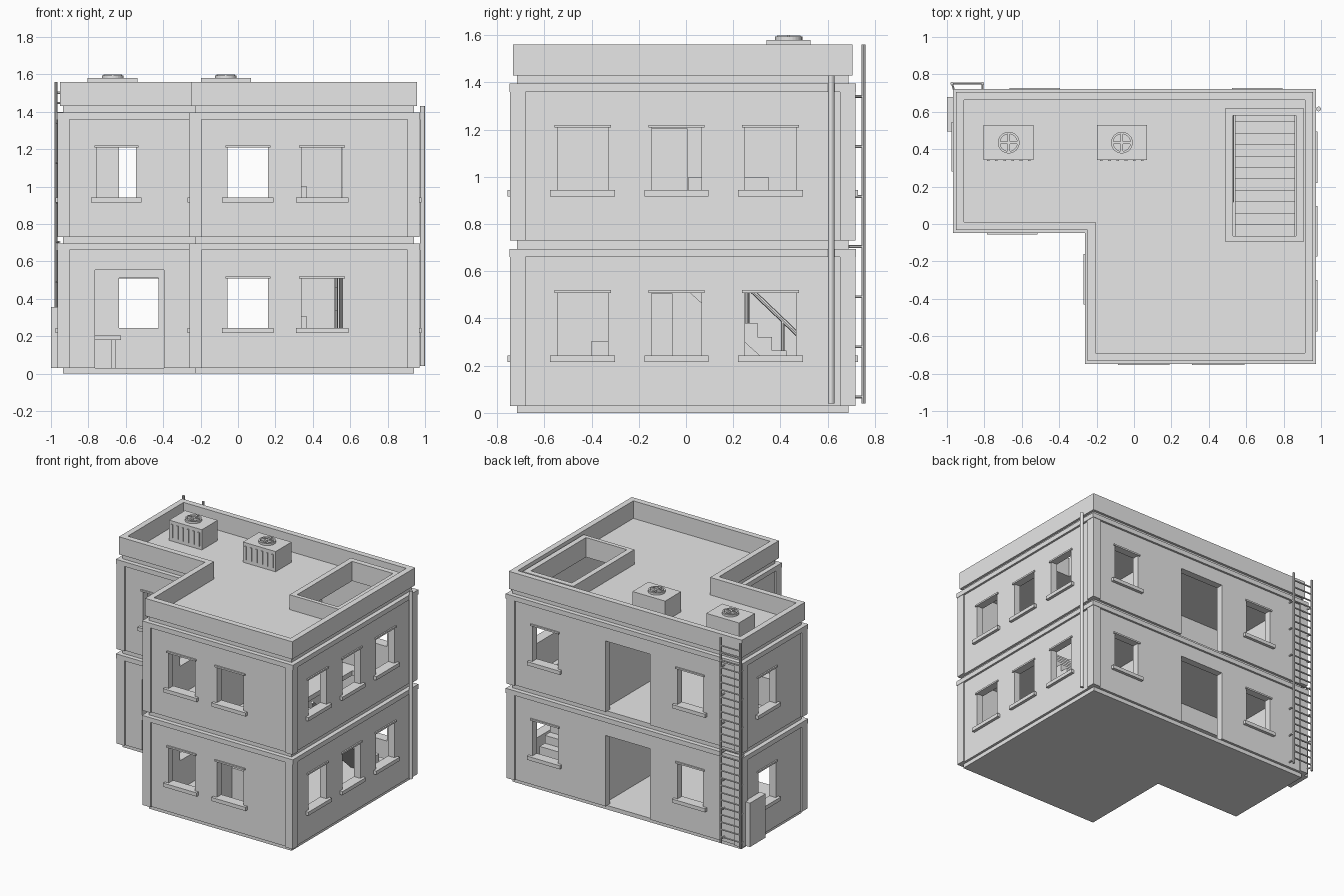
import bpy, bmesh, math
from mathutils import Matrix, Vector

if "Cube" in bpy.data.objects:
    bpy.data.objects.remove(bpy.data.objects["Cube"])

mat = bpy.data.materials.new("plain grey")
mat.diffuse_color = (0.8, 0.8, 0.8, 1)
mat.use_nodes = True
mat.node_tree.nodes["Principled BSDF"].inputs["Base Color"].default_value = mat.diffuse_color
parts = {}


def part(name):
    return parts.setdefault(name, bmesh.new())


def prism(name, loops, lo, hi, m=Matrix()):
    """Extrude a flat outline (first loop) with holes (other loops)."""
    bm = bmesh.new()
    edges = []
    for loop in loops:
        vs = [bm.verts.new((u, v, lo)) for u, v in loop]
        edges += [bm.edges.new((vs[i - 1], vs[i])) for i in range(len(vs))]
    bmesh.ops.triangle_fill(bm, edges=edges, use_beauty=True, use_dissolve=False)
    ext = bmesh.ops.extrude_face_region(bm, geom=bm.faces[:])
    for v in ext["geom"]:
        if isinstance(v, bmesh.types.BMVert):
            v.co.z = hi
    bmesh.ops.transform(bm, matrix=m, verts=bm.verts[:])
    bmesh.ops.recalc_face_normals(bm, faces=bm.faces[:])
    me = bpy.data.meshes.new("tmp")
    bm.to_mesh(me)
    part(name).from_mesh(me)
    bm.free()
    bpy.data.meshes.remove(me)


def rect(a, b, c, d):
    return [(a, c), (b, c), (b, d), (a, d)]


def box(name, a, b, c, d, e, f, m=Matrix()):
    prism(name, [rect(a, b, c, d)], e, f, m)


def rod(name, p, q, r, n=8):
    p, q = Vector(p), Vector(q)
    m = Matrix.Translation((p + q) / 2) @ (q - p).to_track_quat('Z', 'Y').to_matrix().to_4x4()
    bmesh.ops.create_cone(part(name), cap_ends=True, segments=n, radius1=r,
                          radius2=r, depth=(q - p).length, matrix=m)


def circle(x, y, r, n=24):
    return [(x + r * math.cos(i * math.tau / n), y + r * math.sin(i * math.tau / n)) for i in range(n)]


def outline(d):
    """L-shaped footprint, inset by d."""
    x0, x1, x2 = -.965 + d, -.26 + d, .97 - d
    y0, y1, y2 = -.745 + d, -.045 + d, .718 - d
    return [(x0, y1), (x1, y1), (x1, y0), (x2, y0), (x2, y2), (x0, y2)]


CORNERS = outline(0)
T, REC = .065, .012
HATCH = rect(.53, .865, -.065, .58)

# Openings per wall in world coordinates along the wall: windows, doors
WALLS = [
    ([(-.755, -.545)], [(-.765, -.395)]),
    ([(-.4, -.19)], []),
    ([(-.055, .16), (.34, .56)], []),
    ([(-.545, -.33), (-.145, .065), (.25, .465)], []),
    ([(-.635, -.425), (.555, .765)], [(-.2, .165)]),
    ([(.31, .515)], []),
]


def build_wall(i, z, ground):
    p, q = Vector(CORNERS[i]), Vector(CORNERS[(i + 1) % 6])
    d = (q - p).normalized()
    length = (q - p).length
    m = Matrix(((d.x, 0, d.y, p.x), (d.y, 0, -d.x, p.y), (0, 1, 0, z), (0, 0, 0, 1)))
    ax = 0 if abs(d.x) > .5 else 1
    local = lambda s: sorted((t - p[ax]) * d[ax] for t in s)
    wins, doors = WALLS[i]
    if i == 0:                       # entrance replaces the window downstairs
        wins, doors = ([], doors) if ground else (wins, [])
    a = -.064 if i == 1 else .02
    b = length + (.064 if i == 0 else -.02)
    pts = [(a, .03)]
    for s in doors:
        u, v = local(s)
        pts += [(u, .03), (u, .555), (v, .555), (v, .03)]
    loops = [pts + [(b, .03), (b, .68), (a, .68)]]
    for s in wins:
        u, v = local(s)
        loops.append(rect(u, v, .243, .512))
        box("window_sills", u - .03, v + .03, .216, .243, -T, .01, m)
        box("window_lintels", u - .013, v + .013, .508, .52, -.02, -.002, m)
    prism("walls", loops, -T, -REC, m)


# Storeys: slab, walls, corner posts and top band
for k, z in enumerate((0, .7)):
    prism("floor_slabs", [outline(.03)] + ([HATCH] if k else []), z - (.005 if k else 0), z + .03)
    for i in range(6):
        build_wall(i, z, k == 0)
    for i, (x, y) in enumerate(CORNERS):
        if i != 1:
            sx = T if i in (0, 2, 5) else -T
            sy = -T if i in (4, 5) else T
            box("corner_posts", min(x, x + sx), max(x, x + sx),
                min(y, y + sy), max(y, y + sy), z + .03, z + .66)
    prism("wall_bands", [outline(-.003), outline(T)], z + .66, z + .695)
    # Inner partition with a doorway
    m = Matrix(((0, 0, 1, .2), (1, 0, 0, 0), (0, 1, 0, z), (0, 0, 0, 1)))
    e = .005 if k else -.06
    prism("partitions", [[(-.69, .03), (-.145, .03), (-.145, .505), (e, .505), (e, .03),
                          (.66, .03), (.66, .695), (-.69, .695)]], 0, .03, m)

# Roof, parapet and stair hatch curb
prism("roof_slab", [outline(.03), HATCH], 1.395, 1.43)
prism("parapet", [outline(.012), outline(.055)], 1.43, 1.56)
prism("hatch_curb", [rect(.49, .905, -.095, .62), HATCH], 1.43, 1.54)

# Staircase with a handrail
run, rise, y0 = .061, .7 / 12, .608
prof = [(y0, .03)]
for n in range(11):
    prof += [(y0 - n * run, .03 + (n + 1) * rise), (y0 - (n + 1) * run, .03 + (n + 1) * rise)]
prof += [(y0 - 11 * run, .58), (y0 - run, .03)]
prism("staircase", [prof], .54, .86, Matrix(((0, 0, 1, 0), (1, 0, 0, 0), (0, 1, 0, 0), (0, 0, 0, 1))))
rod("stair_rail", (.525, .58, .23), (.525, .12, .67), .01)
for y in (.57, .41, .26, .13):
    top = .23 + (.58 - y) * .957
    rod("stair_rail", (.525, y, top - .2), (.525, y, top), .008)

# Simple furniture
box("tables", -.9, -.625, .1, .35, .18, .205)
box("tables", -.675, -.655, .12, .33, .03, .18)
box("tables", -.88, -.86, .12, .33, .03, .18)
box("counters", .23, .37, -.4, -.16, .03, .305)
box("counters", .23, .37, .01, .35, .73, 1.0)

# Roof air units with front ribs and fan
for cx in (-.67, -.065):
    cy = .435
    box("air_units", cx - .134, cx + .134, .342, .528, 1.43, 1.58)
    for n in range(6):
        x = cx - .11 + n * .044
        box("air_unit_ribs", x - .007, x + .007, .336, .343, 1.455, 1.555)
    prism("fan_rings", [circle(cx, cy, .058), circle(cx, cy, .046)], 1.58, 1.595)
    box("fan_blades", cx - .05, cx + .05, cy - .006, cy + .006, 1.583, 1.6)
    box("fan_blades", cx - .006, cx + .006, cy - .05, cy + .05, 1.583, 1.599)

# Back ladder with wall brackets
for x in (-.973, -.81):
    rod("ladder", (x, .752, .04), (x, .752, 1.56), .009)
    for n in range(7):
        z = .068 + n * .212
        yw = .69
        rod("ladder_brackets", (max(x, -.955), yw, z), (x, .752, z), .006, 6)
for n in range(27):
    z = .085 + n * .0545
    rod("ladder_rungs", (-.973, .752, z), (-.81, .752, z), .006, 6)

# Drain pipe and utility box
rod("drain_pipe", (.987, .615, .04), (.987, .615, 1.43), .013, 12)
box("utility_box", -1, -.945, .495, .68, .03, .355)

# Turn every part into an object
for name, bm in parts.items():
    me = bpy.data.meshes.new(name)
    bmesh.ops.dissolve_limit(bm, angle_limit=.001, verts=bm.verts[:], edges=bm.edges[:])
    bm.to_mesh(me)
    bm.free()
    me.materials.append(mat)
    ob = bpy.data.objects.new(name, me)
    bpy.context.collection.objects.link(ob)
